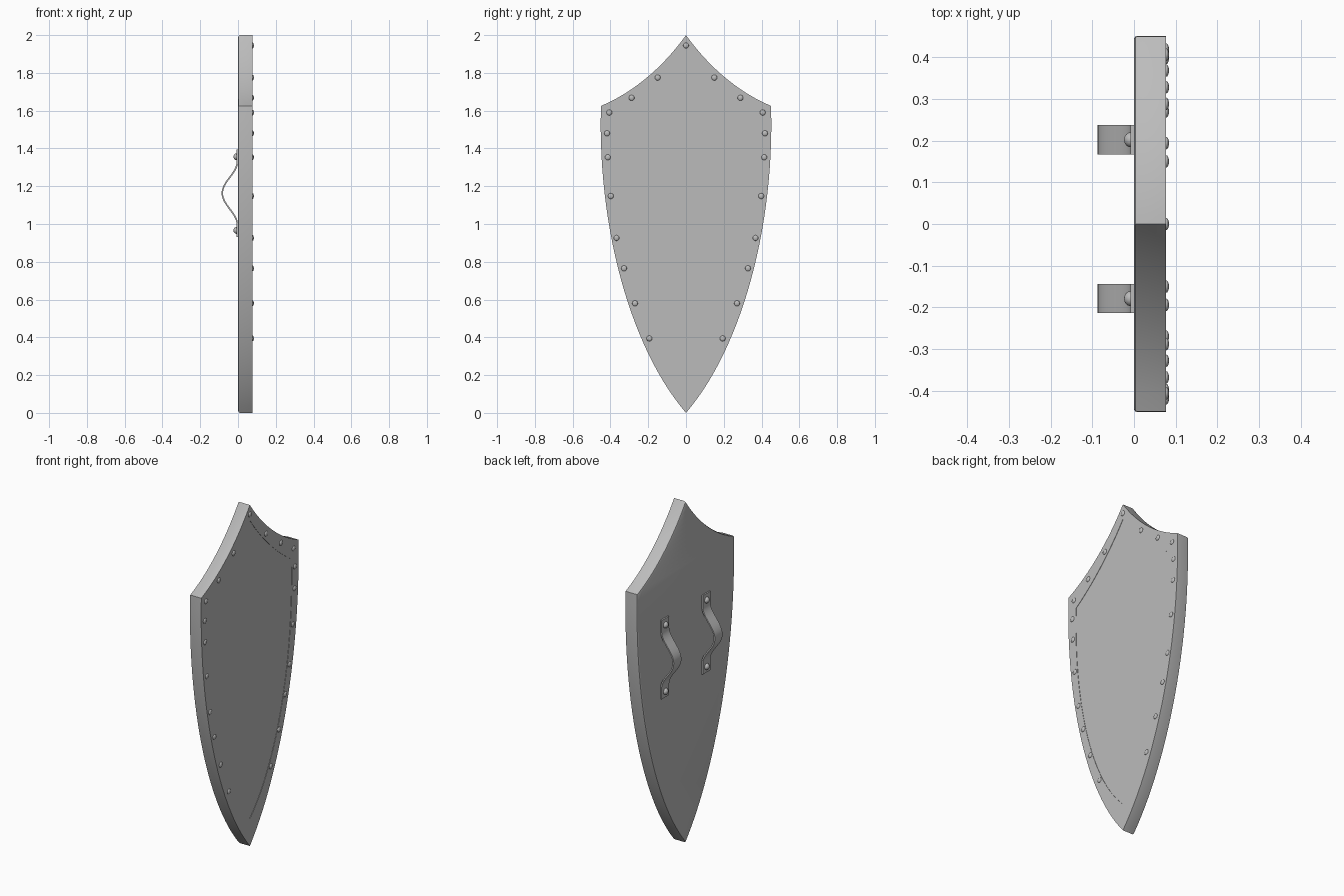
import bpy, bmesh, math
from mathutils import Vector, Matrix

cube = bpy.data.objects.get("Cube")
if cube:
    bpy.data.objects.remove(cube, do_unlink=True)

grey = bpy.data.materials.new("steel grey")
grey.use_nodes = True
colour = (0.5, 0.5, 0.5, 1)
grey.diffuse_color = colour
grey.node_tree.nodes["Principled BSDF"].inputs["Base Color"].default_value = colour

FRONT = 0.077


def finish(name, bm, angle=30):
    bmesh.ops.recalc_face_normals(bm, faces=bm.faces)
    mesh = bpy.data.meshes.new(name)
    bm.to_mesh(mesh)
    bm.free()
    mesh.materials.append(grey)
    ob = bpy.data.objects.new(name, mesh)
    bpy.context.collection.objects.link(ob)
    bpy.ops.object.select_all(action='DESELECT')
    ob.select_set(True)
    bpy.context.view_layer.objects.active = ob
    bpy.ops.object.shade_smooth_by_angle(angle=math.radians(angle))
    return ob


def bezier(ctrl, n):
    a, b, c, d = [Vector(p) for p in ctrl]
    return [a*(1-t)**3 + 3*b*t*(1-t)**2 + 3*c*t*t*(1-t) + d*t**3
            for t in (i / n for i in range(n + 1))]


def outline(top, side):
    # half outline from the top point to the bottom point, then mirrored
    half = bezier(top, 14) + bezier(side, 28)[1:]
    return half + [Vector((-p.x, p.y)) for p in reversed(half[1:-1])]


def shrink(loop, f):
    c = Vector((0, 1))
    return [c + (p - c) * f for p in loop]


# Shield body: rounded back edge, flat border, slightly sunken centre panel
rim = outline([(0, 2), (0.10, 1.86), (0.25, 1.71), (0.45, 1.625)],
              [(0.45, 1.625), (0.47, 1.0), (0.30, 0.35), (0, 0)])
panel = outline([(0, 1.91), (0.10, 1.77), (0.24, 1.63), (0.387, 1.535)],
                [(0.387, 1.535), (0.405, 1.0), (0.28, 0.43), (0, 0.16)])
bm = bmesh.new()
layers = [(shrink(rim, 0.985), 0), (shrink(rim, 0.996), 0.003), (rim, 0.010),
          (rim, FRONT), (panel, FRONT), (panel, FRONT - 0.002)]
rings = [[bm.verts.new((x, p.x, p.y)) for p in loop] for loop, x in layers]
n = len(rim)
for r, s in zip(rings, rings[1:]):
    for i in range(n):
        j = (i + 1) % n
        bm.faces.new((r[i], r[j], s[j], s[i]))
bm.faces.new(rings[0])
bm.faces.new(rings[-1])
finish("shield_body", bm)


# Domed rivets along the border and on the straps
def rivet(name, x, y, z, radius, height):
    bm = bmesh.new()
    bmesh.ops.create_uvsphere(bm, u_segments=16, v_segments=10, radius=1)
    bmesh.ops.transform(bm, verts=bm.verts,
                        matrix=Matrix.Translation((x, y, z)) @
                        Matrix.Diagonal((height, radius, radius, 1)))
    finish(name, bm, 60)


border = [(0.15, 1.775), (0.288, 1.668), (0.406, 1.59), (0.418, 1.48),
          (0.414, 1.353), (0.398, 1.148), (0.368, 0.926), (0.328, 0.765),
          (0.27, 0.58), (0.194, 0.394)]
rivet("top_rivet", FRONT, 0, 1.945, 0.015, 0.007)
for i, (y, z) in enumerate(border):
    for label, s in (("left", 1), ("right", -1)):
        rivet(f"border_rivet_{label}_{i + 1}", FRONT, s * y, z, 0.015, 0.007)


# Arm straps: a bent band with flat riveted ends
def strap(name, y):
    z_mid, half, bulge, thick, width = 1.163, 0.165, 0.079, 0.008, 0.07
    path = [(0, 0.932)]
    for i in range(29):
        t = -1 + i / 14
        path.append((-bulge * (0.5 + 0.5 * math.cos(math.pi * t)), z_mid + half * t))
    path.append((0, 1.394))
    pts = [Vector(p) for p in path]
    bm = bmesh.new()
    sections = []
    for i, p in enumerate(pts):
        d = (pts[min(i + 1, len(pts) - 1)] - pts[max(i - 1, 0)]).normalized()
        q = p + Vector((-d.y, d.x)) * thick
        sections.append([bm.verts.new((v.x, y + s * width / 2, v.y))
                         for v, s in ((p, -1), (p, 1), (q, 1), (q, -1))])
    for a, b in zip(sections, sections[1:]):
        for k in range(4):
            m = (k + 1) % 4
            bm.faces.new((a[k], a[m], b[m], b[k]))
    bm.faces.new(sections[0])
    bm.faces.new(sections[-1])
    finish(name, bm)
    for label, z in (("lower", 0.966), ("upper", 1.356)):
        rivet(f"{name}_{label}_rivet", -0.008, y, z, 0.018, 0.016)


strap("left_strap", 0.202)
strap("right_strap", -0.179)
